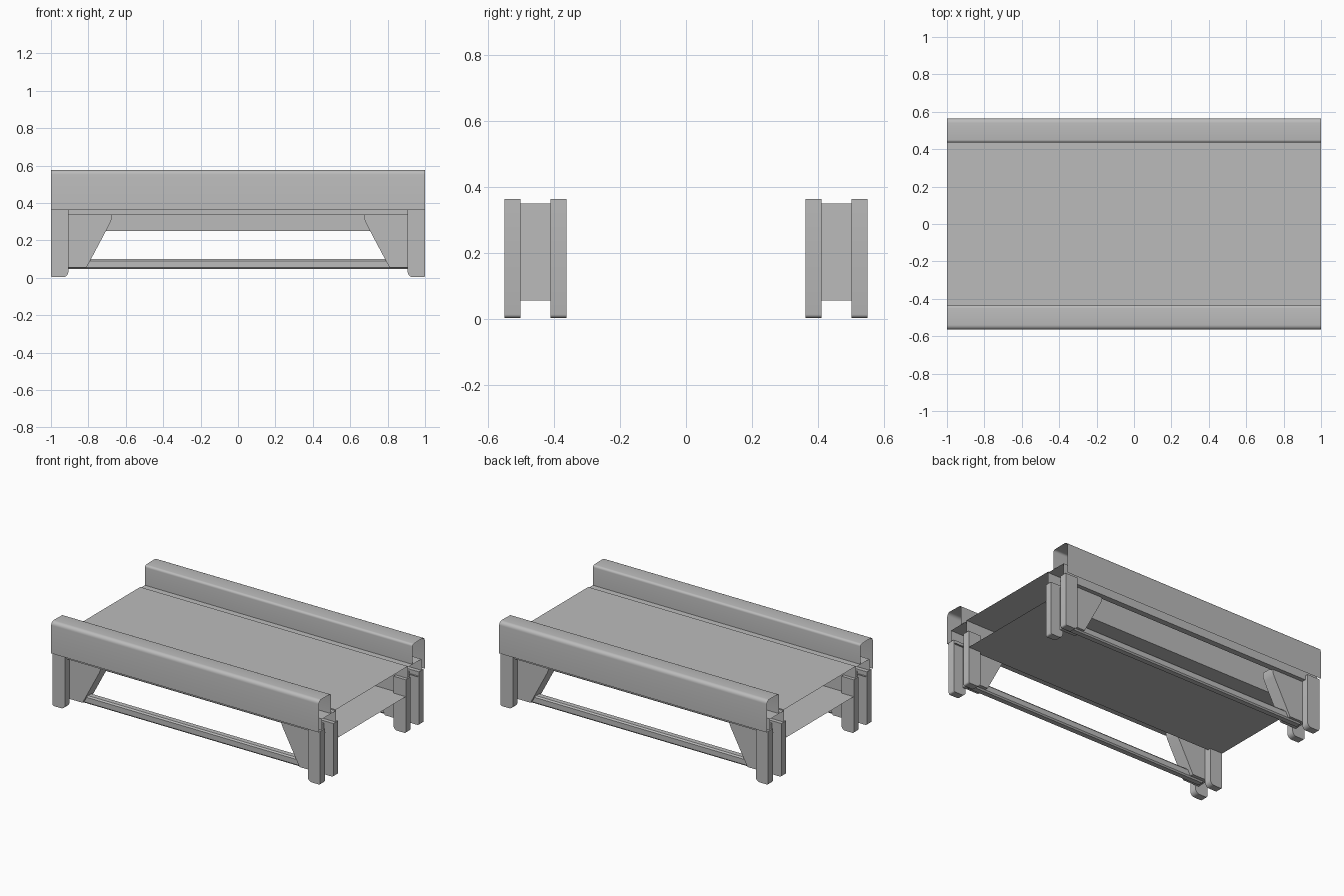
import bpy, bmesh, math

if "Cube" in bpy.data.objects:
    bpy.data.objects.remove(bpy.data.objects["Cube"], do_unlink=True)

grey = bpy.data.materials.new("plain_grey")
grey.use_nodes = True
grey.diffuse_color = (0.5, 0.5, 0.5, 1)
grey.node_tree.nodes["Principled BSDF"].inputs["Base Color"].default_value = (0.5, 0.5, 0.5, 1)


def finish(name, bm):
    mesh = bpy.data.meshes.new(name)
    bm.to_mesh(mesh)
    bm.free()
    mesh.materials.append(grey)
    obj = bpy.data.objects.new(name, mesh)
    bpy.context.collection.objects.link(obj)
    bpy.ops.object.select_all(action='DESELECT')
    bpy.context.view_layer.objects.active = obj
    obj.select_set(True)
    bpy.ops.object.shade_smooth_by_angle(angle=math.radians(35))
    return obj


def sheet(name, profile, half, side=1, closed=False):
    """Thin open sheet: a y-z profile swept along x."""
    bm = bmesh.new()
    rows = [[bm.verts.new((x, side * y, z)) for y, z in profile] for x in (-half, half)]
    n = len(profile)
    for i in range(n if closed else n - 1):
        j = (i + 1) % n
        face = [rows[0][i], rows[1][i], rows[1][j], rows[0][j]]
        bm.faces.new(face if side > 0 else face[::-1])
    return finish(name, bm)


def plate(name, outline, y0, y1):
    """Solid plate: an x-z outline extruded from y0 to y1."""
    bm = bmesh.new()
    face = bm.faces.new([bm.verts.new((x, y0, z)) for x, z in outline])
    new = bmesh.ops.extrude_face_region(bm, geom=[face])["geom"]
    moved = [v for v in new if isinstance(v, bmesh.types.BMVert)]
    bmesh.ops.translate(bm, verts=moved, vec=(0, y1 - y0, 0))
    bmesh.ops.recalc_face_normals(bm, faces=bm.faces)
    return finish(name, bm)


def arc(cx, cz, r, start, end, steps=5):
    angles = [math.radians(start + (end - start) * i / steps) for i in range(steps + 1)]
    return [(cx + r * math.cos(a), cz + r * math.sin(a)) for a in angles]


# Belt loop, open at both ends
sheet("belt", [(-0.385, 0.25), (0.385, 0.25), (0.385, 0.447), (-0.385, 0.447)], 1, closed=True)

# Cross-sections of the side parts
guard = [(0.565, 0.362)] + arc(0.54, 0.552, 0.025, 0, 90) + arc(0.45, 0.56, 0.015, 90, 180) + [(0.435, 0.44)]
channel = [(0.49, 0.335), (0.53, 0.335), (0.53, 0.44), (0.385, 0.44)]
bar = [(0.435, 0.055), (0.443, 0.046), (0.477, 0.046), (0.485, 0.055),
       (0.485, 0.09), (0.477, 0.1), (0.443, 0.1), (0.435, 0.09)]

# Outlines of the leg parts, for the +x end
leg = [(1, 0.364), (0.907, 0.364)] + arc(0.937, 0.033, 0.03, 180, 270) + arc(0.99, 0.013, 0.01, 270, 360, 3)
gusset = [(0.93, 0.35), (0.675, 0.35), (0.675, 0.315), (0.685, 0.29), (0.81, 0.055), (0.93, 0.055)]

for side, label in ((-1, "front"), (1, "back")):
    sheet(label + "_guard_rail", guard, 1, side)
    sheet(label + "_side_channel", channel, 1, side)
    sheet(label + "_stretcher_bar", bar, 0.91, side, closed=True)
    for end, hand in ((-1, "right"), (1, "left")):
        prefix = label + "_" + hand
        foot = [(end * x, z) for x, z in leg]
        brace = [(end * x, z) for x, z in gusset]
        plate(prefix + "_outer_leg", foot, side * 0.502, side * 0.551)
        plate(prefix + "_inner_leg", foot, side * 0.362, side * 0.411)
        plate(prefix + "_gusset", brace, side * 0.411, side * 0.502)
